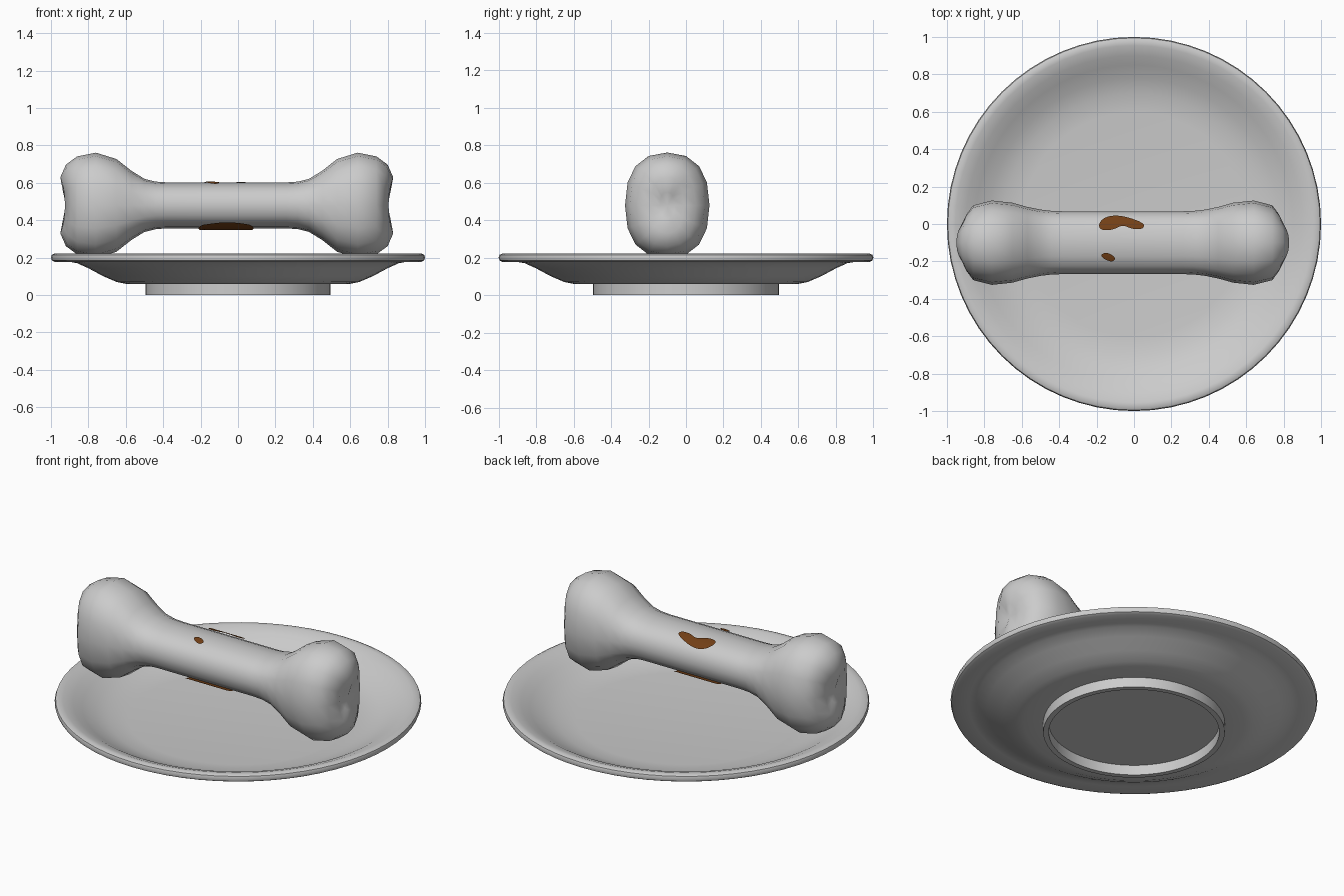
import bpy, math

if "Cube" in bpy.data.objects:
    bpy.data.objects.remove(bpy.data.objects["Cube"])

YC, ZC, XC = -0.10, 0.479, -0.06
P = 2.3


def make(name, verts, faces, angle=40):
    me = bpy.data.meshes.new(name)
    me.from_pydata(verts, [], faces)
    ob = bpy.data.objects.new(name, me)
    bpy.context.collection.objects.link(ob)
    bpy.ops.object.select_all(action='DESELECT')
    ob.select_set(True)
    bpy.context.view_layer.objects.active = ob
    bpy.ops.object.mode_set(mode='EDIT')
    bpy.ops.mesh.select_all(action='SELECT')
    bpy.ops.mesh.normals_make_consistent(inside=False)
    bpy.ops.object.mode_set(mode='OBJECT')
    bpy.ops.object.shade_smooth_by_angle(angle=math.radians(angle))
    return ob


def loft(rings, start, end):
    """Skin closed rings and close both ends to a point."""
    n = len(rings[0])
    verts = [v for r in rings for v in r]
    faces = []
    for k in range(len(rings) - 1):
        for i in range(n):
            j = (i + 1) % n
            faces.append((k*n + i, k*n + j, (k+1)*n + j, (k+1)*n + i))
    a = len(verts)
    last = (len(rings) - 1) * n
    verts += [start, end]
    for i in range(n):
        j = (i + 1) % n
        faces += [(a, j, i), (a + 1, last + i, last + j)]
    return verts, faces


# Plate: turned profile with foot ring, dished centre and rounded rim
profile = [(.465, .06), (.465, 0), (.495, 0), (.495, .06), (.60, .06),
           (.65, .07), (.72, .10), (.80, .143), (.86, .17), (.90, .177),
           (.98, .177), (.995, .185), (1, .20), (.995, .215), (.98, .222),
           (.955, .22), (.90, .20), (.85, .172), (.78, .137), (.70, .11),
           (.60, .10)]
N = 64
rings = [[(r*math.cos(2*math.pi*i/N), r*math.sin(2*math.pi*i/N), z)
          for i in range(N)] for r, z in profile]
make("plate", *loft(rings, (0, 0, .06), (0, 0, .10)))

# Bone: half the sections (distance, half width, half height), mirrored along x
half = [(.32, .168, .123), (.38, .170, .127), (.44, .177, .142),
        (.51, .195, .185), (.59, .218, .248), (.70, .230, .282),
        (.80, .204, .262), (.86, .155, .218), (.89, .09, .15), (.875, .04, .07)]
sections = [(-d, w, h) for d, w, h in reversed(half)] + half
S = 16
rings = []
for d, w, h in sections:
    ring = []
    for i in range(S):
        t = 2*math.pi*i/S
        c, s = math.cos(t), math.sin(t)
        y = w * math.copysign(abs(c)**(2/P), c)
        z = h * math.copysign(abs(s)**(2/P), s)
        # groove between the two knuckles of each end
        dip = .025 * c*c if abs(d) > .85 else 0
        if abs(d) > .5:
            y *= 1 - .04 * max(0, c*c - .5)
        ring.append((XC + d - math.copysign(dip, d), YC + y, ZC + z))
    rings.append(ring)
make("bone", *loft(rings, (XC - .86, YC, ZC), (XC + .86, YC, ZC)), 60)

# Brown scraps hugging the shaft surface
brown = bpy.data.materials.new("brown")
brown.diffuse_color = (.17, .05, .008, 1)
brown.use_nodes = True
brown.node_tree.nodes["Principled BSDF"].inputs["Base Color"].default_value = brown.diffuse_color


def scrap(name, outline, side, lift=.008):
    def point(x, y):
        u = min(abs(y - YC) / (.17 + lift), 1)
        return (x, y, ZC + side*(.124 + lift)*(1 - u**P)**(1/P))
    # smooth the outline by corner cutting
    for _ in range(2):
        cut = []
        for (ax, ay), (bx, by) in zip(outline, outline[1:] + outline[:1]):
            cut += [(.75*ax + .25*bx, .75*ay + .25*by),
                    (.25*ax + .75*bx, .25*ay + .75*by)]
        outline = cut
    cx = sum(p[0] for p in outline) / len(outline)
    cy = sum(p[1] for p in outline) / len(outline)
    n, m = len(outline), 8
    verts, faces = [point(cx, cy)], []
    for k in range(1, m + 1):
        f = k / m
        verts += [point(cx + f*(x - cx), cy + f*(y - cy)) for x, y in outline]
    for i in range(n):
        j = (i + 1) % n
        faces.append((0, 1 + i, 1 + j))
        for k in range(m - 1):
            a, b = 1 + k*n, 1 + (k+1)*n
            faces.append((a + i, b + i, b + j, a + j))
    ob = make(name, verts, faces)
    if (ob.data.polygons[0].normal.z > 0) != (side > 0):
        ob.data.flip_normals()
    ob.data.materials.append(brown)


scrap("meat_top_back", [(-.19, .0), (-.16, .035), (-.10, .048), (-.02, .034),
      (.06, .0), (.045, -.028), (-.01, -.027), (-.06, -.004), (-.12, -.034),
      (-.18, -.032)], 1)
scrap("meat_top_front", [(-.18, -.165), (-.145, -.15), (-.095, -.18),
      (-.115, -.205), (-.16, -.188)], 1)
scrap("meat_bottom", [(-.22, -.215), (-.13, -.235), (-.06, -.242), (.02, -.235),
      (.09, -.215), (.07, -.10), (.09, .015), (.02, .035), (-.06, .042),
      (-.13, .035), (-.22, .015), (-.20, -.10)], -1)
